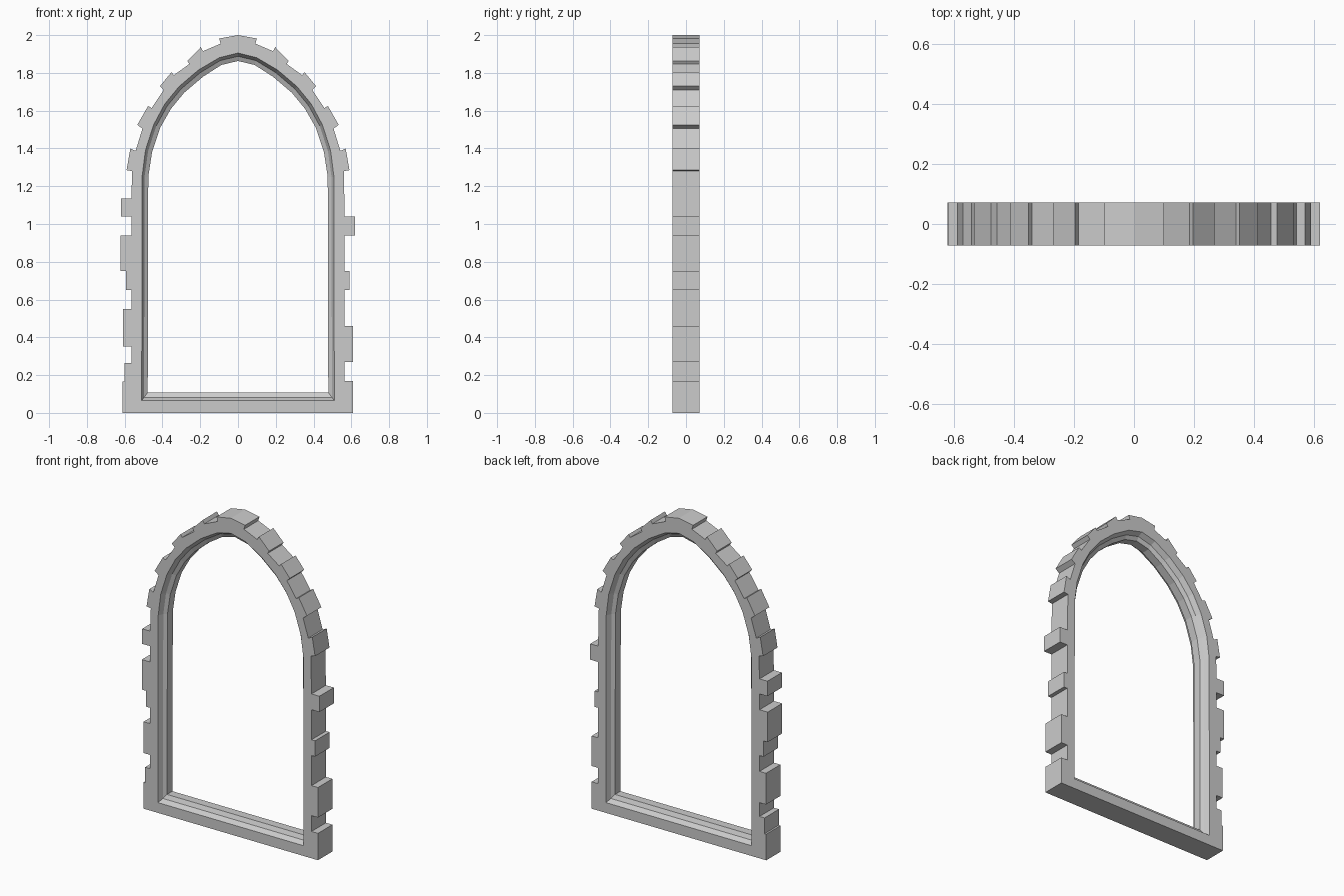
import bpy
import bmesh

if "Cube" in bpy.data.objects:
    bpy.data.objects.remove(bpy.data.objects["Cube"], do_unlink=True)

HALF_DEPTH = 0.072
JAMB = 0.565          # half width of the wall between projecting stones

# Projecting stones on each jamb: half width, bottom, top
RIGHT_STONES = [(0.61, 0, 0.17), (0.61, 0.27, 0.46),
                (0.59, 0.65, 0.75), (0.62, 0.94, 1.04)]
LEFT_STONES = [(0.612, 0, 0.165), (0.6, 0.165, 0.265), (0.61, 0.352, 0.55),
               (0.593, 0.65, 0.75), (0.622, 0.75, 0.94), (0.62, 1.04, 1.135)]

# Outer edge of half the arch, stone by stone, without the apex
ARCH = [(0.56, 1.28), (0.59, 1.285), (0.57, 1.4),
        (0.542, 1.387), (0.506, 1.505), (0.533, 1.525), (0.476, 1.625),
        (0.457, 1.614), (0.393, 1.71), (0.413, 1.73), (0.352, 1.804),
        (0.34, 1.788), (0.258, 1.847), (0.268, 1.864), (0.197, 1.936),
        (0.185, 1.915), (0.092, 1.955), (0.1, 1.982)]

# Opening: half outline at the wall face and at the narrowest rim
FACE_EDGE = [(0.51, 0.065), (0.508, 1.25), (0.49, 1.39), (0.447, 1.525),
             (0.388, 1.635), (0.312, 1.728), (0.21, 1.815), (0.1, 1.88)]
RIM_EDGE = [(0.478, 0.108), (0.475, 1.25), (0.455, 1.38), (0.412, 1.51),
            (0.355, 1.61), (0.285, 1.695), (0.185, 1.78), (0.088, 1.842)]


def jamb_profile(stones):
    """Climb one jamb from the ground, stepping round each stone."""
    points, top = [], 0
    for width, low, high in stones:
        if low > top:
            points += [(JAMB, top), (JAMB, low)]
        points += [(width, low), (width, high)]
        top = high
    return points + [(JAMB, top)]


def close_outline(right, left, apex):
    """Join a right half, the apex and a mirrored left half."""
    return right + [(0, apex)] + [(-x, z) for x, z in reversed(left)]


def blend(a, b, t):
    return [(p[0] + (q[0] - p[0]) * t, p[1] + (q[1] - p[1]) * t)
            for p, q in zip(a, b)]


def add_loop(bm, outline, y):
    return [bm.verts.new((x, y, z)) for x, z in outline]


def skin(bm, loops):
    """Join consecutive closed loops with quads."""
    for a, b in zip(loops, loops[1:]):
        for i in range(len(a)):
            j = (i + 1) % len(a)
            bm.faces.new((a[i], a[j], b[j], b[i]))


def loop_edges(bm, loop):
    return [bm.edges.get((v, loop[i - 1])) for i, v in enumerate(loop)]


outer = close_outline(jamb_profile(RIGHT_STONES) + ARCH,
                      jamb_profile(LEFT_STONES) + ARCH, 2.0)
face_edge = close_outline(FACE_EDGE, FACE_EDGE, 1.905)
rim_edge = close_outline(RIM_EDGE, RIM_EDGE, 1.863)
shoulder = blend(face_edge, rim_edge, 0.4)

bm = bmesh.new()

# Stepped outside wall
outside = [add_loop(bm, outer, y) for y in (-HALF_DEPTH, HALF_DEPTH)]
skin(bm, outside)

# Moulded reveal of the opening, the same on front and back
section = [(face_edge, -HALF_DEPTH), (shoulder, -0.04), (rim_edge, -0.027)]
section += [(outline, -y) for outline, y in reversed(section)]
reveal = [add_loop(bm, outline, y) for outline, y in section]
skin(bm, reveal)

# Flat front and back faces around the opening
for wall, hole, facing in ((outside[0], reveal[0], -1),
                           (outside[1], reveal[-1], 1)):
    bmesh.ops.triangle_fill(
        bm, use_beauty=True, normal=(0, facing, 0),
        edges=loop_edges(bm, wall) + loop_edges(bm, hole))

bmesh.ops.recalc_face_normals(bm, faces=bm.faces[:])
mesh = bpy.data.meshes.new("arched_window_frame")
bm.to_mesh(mesh)
bm.free()

frame = bpy.data.objects.new("arched_window_frame", mesh)
bpy.context.scene.collection.objects.link(frame)

# Plain stone colour
stone = bpy.data.materials.new("light_grey_stone")
stone.use_nodes = True
colour = (0.6, 0.6, 0.6, 1)
stone.diffuse_color = colour
stone.node_tree.nodes["Principled BSDF"].inputs["Base Color"].default_value = colour
mesh.materials.append(stone)
